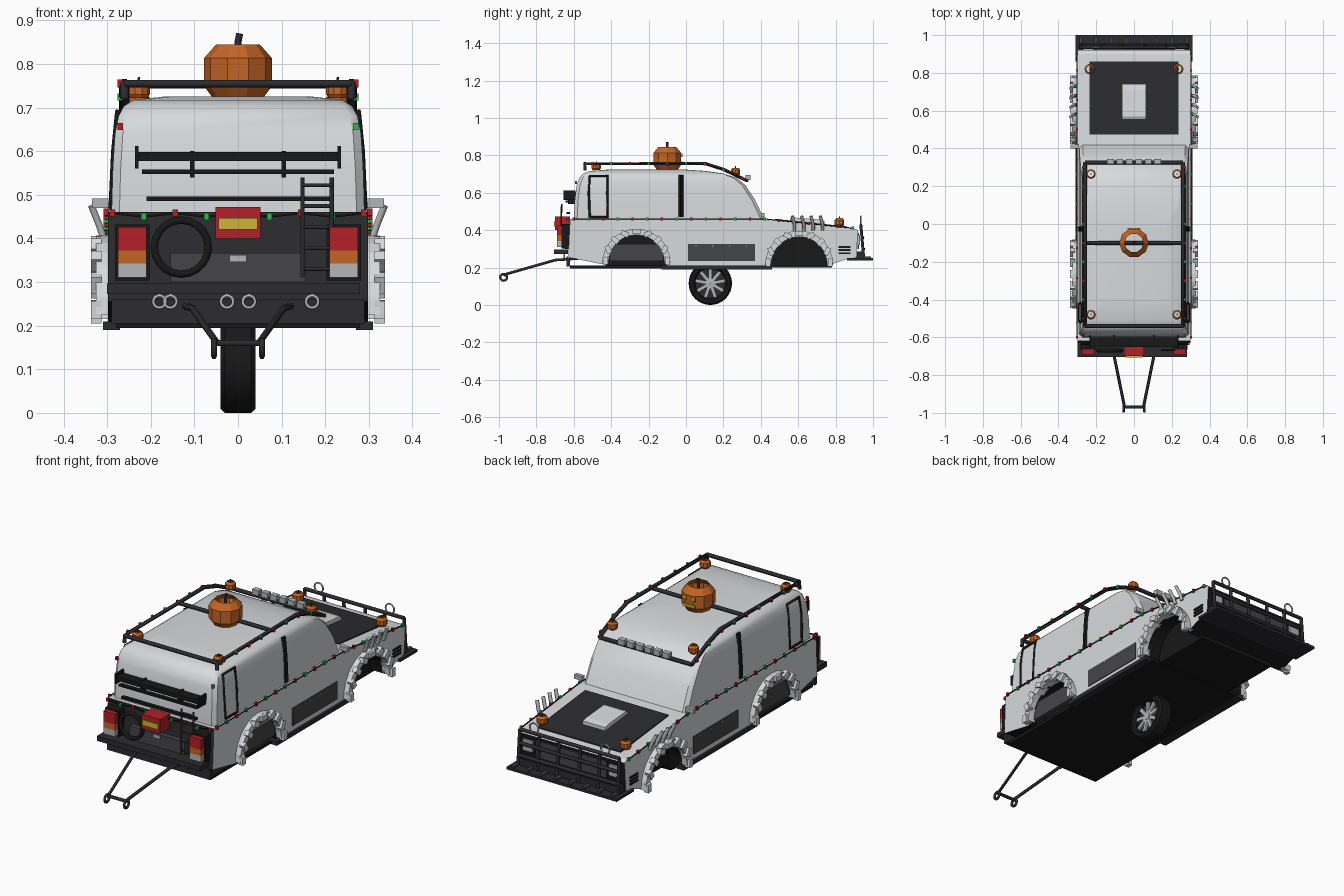
import bpy, bmesh, math
from mathutils import Vector, Matrix

old = bpy.data.objects.get("Cube")
if old:
    bpy.data.objects.remove(old, do_unlink=True)


def material(name, *rgb):
    m = bpy.data.materials.new(name)
    m.use_nodes = True
    m.diffuse_color = (*rgb, 1)
    m.node_tree.nodes["Principled BSDF"].inputs["Base Color"].default_value = (*rgb, 1)
    return m


WHITE = material("white paint", .68, .7, .72)
DARK = material("dark steel", .025, .025, .028)
PANEL = material("grey panel", .06, .06, .065)
BLACK = material("black rubber", .009, .009, .009)
ORANGE = material("pumpkin orange", .56, .13, .018)
RED = material("lamp red", .45, .015, .02)
GREEN = material("lamp green", .02, .5, .07)
YELLOW = material("yellow", .65, .45, .04)
METAL = material("light metal", .45, .46, .47)
SIDES = (-1, 1)


def finish(name, bm, *mats, smooth=None):
    bmesh.ops.recalc_face_normals(bm, faces=bm.faces)
    me = bpy.data.meshes.new(name)
    bm.to_mesh(me)
    bm.free()
    ob = bpy.data.objects.new(name, me)
    bpy.context.collection.objects.link(ob)
    for m in mats:
        me.materials.append(m)
    if smooth:
        bpy.ops.object.select_all(action='DESELECT')
        ob.select_set(True)
        bpy.context.view_layer.objects.active = ob
        bpy.ops.object.shade_smooth_by_angle(angle=math.radians(smooth))
    return ob


def boxes(name, mat, *spans):
    # each span is x0, x1, y0, y1, z0, z1
    bm = bmesh.new()
    for a, b, c, d, e, f in spans:
        mtx = Matrix.Translation(((a + b) / 2, (c + d) / 2, (e + f) / 2)) @ Matrix.Diagonal((b - a, d - c, f - e, 1))
        bmesh.ops.create_cube(bm, size=1, matrix=mtx)
    return finish(name, bm, mat)


def both(x0, x1, *rest):
    return [(x0, x1, *rest), (-x1, -x0, *rest)]


def tubes(name, mat, r, *paths, cyclic=False):
    cu = bpy.data.curves.new(name, 'CURVE')
    cu.dimensions, cu.bevel_depth, cu.bevel_resolution, cu.use_fill_caps = '3D', r, 1, True
    for path in paths:
        sp = cu.splines.new('POLY')
        sp.points.add(len(path) - 1)
        sp.use_cyclic_u = cyclic
        for p, co in zip(sp.points, path):
            p.co = (*co, 1)
    cu.materials.append(mat)
    ob = bpy.data.objects.new(name, cu)
    bpy.context.collection.objects.link(ob)


def hoop(c, r, axis):
    pts = []
    for i in range(20):
        u, v = r * math.cos(i * math.tau / 20), r * math.sin(i * math.tau / 20)
        pts.append(Vector(c) + Vector((0, u, v) if axis == 'x' else (u, 0, v)))
    return pts


def lathe(name, mat, profile, segs, loc, along_x=False, closed=False, smooth=None):
    bm = bmesh.new()
    rings = []
    for i in range(segs):
        a = i * math.tau / segs
        rings.append([bm.verts.new((h, r * math.cos(a), r * math.sin(a)) if along_x
                                   else (r * math.cos(a), r * math.sin(a), h)) for r, h in profile])
    n = len(profile)
    for i in range(segs):
        p, q = rings[i], rings[(i + 1) % segs]
        for j in range(n if closed else n - 1):
            k = (j + 1) % n
            bm.faces.new((p[j], q[j], q[k], p[k]))
    bmesh.ops.translate(bm, verts=bm.verts, vec=loc)
    return finish(name, bm, mat, smooth=smooth)


def extrude_x(name, outline, x0, x1, *mats, rule=None):
    bm = bmesh.new()
    a, b = [[bm.verts.new((x, y, z)) for y, z in outline] for x in (x0, x1)]
    bm.faces.new(a)
    bm.faces.new(b[::-1])
    for i in range(len(a)):
        j = (i + 1) % len(a)
        bm.faces.new((a[i], b[i], b[j], a[j]))
    bmesh.ops.recalc_face_normals(bm, faces=bm.faces)
    if rule:
        for f in bm.faces:
            f.material_index = rule(f)
    return finish(name, bm, *mats)


def arc(cy, cz, r, n=14):
    return [(cy - r * math.cos(i * math.pi / n), cz + r * math.sin(i * math.pi / n)) for i in range(n + 1)]


# Lower body with wheel arches, dark ends and black underside
ARCHES = {"rear": (-.265, .225), "front": (.605, .215)}


def body_rule(f):
    n = f.normal
    return 2 if n.z < -.05 and abs(n.x) < .5 else 1 if abs(n.y) > .8 else 0


outline = [(-.63, .255), (-.45, .218), *arc(*ARCHES["rear"], .15), (-.1, .205), (.44, .205),
           *arc(*ARCHES["front"], .15), (.77, .215), (.86, .245), (.91, .255), (.92, .4), (.9, .41), (.42, .46), (-.62, .46)]
extrude_x("lower_body", outline, -.298, .298, WHITE, DARK, BLACK, rule=body_rule)
boxes("underbody", BLACK, (-.28, .28, -.62, .46, .195, .21), (-.22, .22, -.43, -.1, .2, .4),
      (-.22, .22, .44, .78, .2, .38))
boxes("sills", DARK, *both(.27, .31, -.13, .46, .19, .21))
boxes("door_panels", PANEL, *both(.295, .302, .01, .37, .235, .325))
boxes("arch_panels", PANEL, *both(.27, .292, -.41, -.12, .235, .325))
boxes("panel_bolts", METAL, *[b for i in range(4) for b in both(.3, .305, .05 + i * .09, .056 + i * .09, .312, .318)])

# Cabin lofted from level slices: height, rear, front, half width
bm = bmesh.new()
prev = None
for z, back, front, w in [(.455, -.6, .42, .29), (.56, -.595, .37, .287), (.64, -.585, .318, .282), (.68, -.57, .27, .274),
                          (.703, -.55, .2, .262), (.717, -.51, .1, .24), (.725, -.4, -.02, .17)]:
    c = .018
    ring = [bm.verts.new((x, y, z)) for x, y in [
        (w, back + c), (w, front - c), (w - c, front), (c - w, front), (-w, front - c), (-w, back + c), (c - w, back), (w - c, back)]]
    if prev:
        for i in range(8):
            bm.faces.new((prev[i], prev[(i + 1) % 8], ring[(i + 1) % 8], ring[i]))
    prev = ring
bm.faces.new(prev)
finish("cabin", bm, WHITE, smooth=35)

# Side window trims following the leaning cabin wall
trims = []
for s in SIDES:
    lo, mid, hi = [(s * x, z) for x, z in ((.29, .47), (.284, .6), (.275, .695))]
    for y in (-.034, -.02):
        trims.append([(x, y, z) for x, z in (lo, mid, hi)])
    trims.append([(lo[0], -.515, .47), (mid[0], -.52, .6), (hi[0], -.515, .69), (hi[0], -.42, .69),
                  (mid[0], -.42, .6), (lo[0], -.42, .47), (lo[0], -.515, .47)])
tubes("window_trims", BLACK, .007, *trims)

# Segmented arch flares
for where, (cy, cz) in ARCHES.items():
    for s in SIDES:
        extrude_x(where + "_flare", arc(cy, cz, .182) + arc(cy, cz, .15)[::-1], s * .285, s * .325, WHITE)
        bm = bmesh.new()
        for i in range(9):
            a = math.radians(4 + i * 21.5)
            m = (Matrix.Translation((s * .325, cy - .167 * math.cos(a), cz + .167 * math.sin(a)))
                 @ Matrix.Rotation(a, 4, 'X') @ Matrix.Diagonal((.025, .026, .042, 1)))
            bmesh.ops.create_cube(bm, size=1, matrix=m)
        finish(where + "_flare_blocks", bm, WHITE)

# Bonnet panel, scoop and fender stacks
hood_z = lambda y: .46 - (y - .42) * .104
extrude_x("bonnet_panel", [(.475, hood_z(.475)), (.86, hood_z(.86)), (.86, hood_z(.86) + .006), (.475, hood_z(.475) + .006)],
          -.235, .235, DARK)
extrude_x("bonnet_scoop", [(.555, .44), (.74, .42), (.74, .45), (.71, .457), (.57, .468), (.555, .46)], -.063, .063, WHITE)
tubes("fender_stacks", METAL, .009,
      *[[(s * .308, y, .4), (s * .318, y, .43), (s * .336, y - .012, .475)] for s in SIDES for y in (.58, .63, .68, .73)])
boxes("fender_vents", BLACK, *[b for i in range(3) for b in both(.295, .304, .815, .88, .272 + i * .017, .281 + i * .017)])
boxes("mirrors", METAL, *both(.29, .335, .4, .42, .47, .492))

# Front bumper, grille and guard bar
boxes("front_bumper", DARK, (-.31, .31, .86, 1, .237, .25), (-.29, .29, .89, .95, .25, .285))
boxes("bumper_teeth", PANEL, *[(x / 100 - .008, x / 100 + .008, .93, .99, .25, .26) for x in range(-28, 29, 8)])
boxes("grille", PANEL, (-.2, .2, .918, .926, .3, .385))
boxes("headlamps", METAL, *both(.215, .27, .918, .93, .32, .375))
tubes("guard_bar", DARK, .009, *[[(-.28, y, z), (.28, y, z)] for y, z in ((.95, .3), (.945, .36), (.935, .425))],
      *[[(x / 100, .95, .25), (x / 100, .935, .425)] for x in (-28, -17, -6, 6, 17, 28)])
tubes("guard_hoops", METAL, .004, *[hoop((s * .2, .935, .452), .024, 'y') for s in SIDES], cyclic=True)

# Roof rack and light row
rack = [(-.54, .72), (-.54, .755), (.1, .757), (.2, .725), (.325, .665)]
tubes("roof_rack", DARK, .01, *[[(s * .26, y, z) for y, z in rack] for s in SIDES],
      *[[(-.26, y, z), (.26, y, z)] for y, z in ((-.54, .755), (-.1, .752), (.325, .665))])
boxes("roof_lights", METAL, *[(x - .018, x + .018, .318, .345, .668, .695) for x in [i * .05 - .125 for i in range(6)]])


# Pumpkins
def pumpkin(name, x, y, z, k):
    lathe(name, ORANGE, [(r * k, h * k) for r, h in ((.06, 0), (.078, .024), (.078, .088), (.05, .12))], 10, (x, y, z))
    tubes(name + "_stem", DARK, .008 * k, [(x, y, z + .1 * k), (x, y, z + .125 * k), (x + .004 * k, y, z + .145 * k)])


pumpkin("large_pumpkin", 0, -.1, .725, 1)
for s in SIDES:
    pumpkin("rear_roof_pumpkin", s * .228, -.48, .722, .33)
    pumpkin("front_roof_pumpkin", s * .228, .265, .694, .33)
    pumpkin("bonnet_pumpkin", s * .235, .82, .422, .35)
boxes("pumpkin_face", YELLOW, *both(.015, .035, -.028, -.02, .79, .81), (-.035, .035, -.028, -.02, .755, .768))

# Rear lamps, plate box and tailgate details
boxes("lamp_frames", BLACK, *both(.203, .282, -.665, -.62, .303, .432))
for name, mat, z0, z1 in (("stop_lamps", RED, .372, .426), ("turn_lamps", ORANGE, .342, .372), ("reverse_lamps", METAL, .31, .342)):
    boxes(name, mat, *both(.21, .275, -.69, -.63, z0, z1))
boxes("plate_box", RED, (-.052, .052, -.7, -.62, .4, .472))
boxes("number_plate", YELLOW, (-.045, .045, -.706, -.699, .42, .447))
boxes("tailgate_panel", PANEL, (-.155, .155, -.65, -.62, .3, .366))
boxes("tailgate_handle", METAL, (-.02, .02, -.656, -.65, .346, .362))
boxes("rear_bumper", DARK, (-.3, .28, -.705, -.63, .272, .297), (-.29, .29, -.64, -.62, .205, .26))
tubes("spare_hoop", BLACK, .01, hoop((-.13, -.67, .38), .062, 'y'), cyclic=True)
tubes("tow_rings", METAL, .004, *[hoop((x, -.65, .255), .014, 'y') for x in (-.18, -.155, -.025, .025, .17)], cyclic=True)

# Rear spoiler bars and ladder
boxes("spoiler", BLACK, (-.23, .23, -.65, -.6, .577, .598), *both(.228, .236, -.655, -.59, .56, .612),
      (-.22, .22, -.645, -.625, .548, .558), (-.21, .21, -.64, -.62, .486, .496), *both(.1, .11, -.63, -.59, .54, .6))
tubes("ladder", DARK, .005, *[[(x, -.67, .31), (x, -.665, .54)] for x in (.148, .215)],
      *[[(.148, -.667, .33 + i * .048), (.215, -.667, .33 + i * .048)] for i in range(5)])

# Tow frame
tubes("tow_frame", DARK, .008, *[[(s * .14, -.56, .25), (s * .105, -.7, .24), (s * .05, -.97, .163)] for s in SIDES],
      [(-.055, -.97, .16), (.055, -.97, .16)])
tubes("tow_eyes", DARK, .007, *[hoop((s * .055, -.975, .148), .018, 'x') for s in SIDES], cyclic=True)

# Wheel hung under the middle
WHEEL = (0, .13, .116)
lathe("tyre", BLACK, [(.08, -.03), (.09, -.04), (.107, -.04), (.116, -.03), (.116, .03), (.107, .04), (.09, .04), (.08, .03)],
      32, WHEEL, True, True, 30)
lathe("wheel_disc", DARK, [(0.001, -.015), (.082, -.015), (.082, .015), (.001, .015)], 24, WHEEL, True)
lathe("wheel_hub", METAL, [(.001, -.032), (.02, -.03), (.02, .03), (.001, .032)], 12, WHEEL, True)
bm = bmesh.new()
for i in range(9):
    m = (Matrix.Translation(WHEEL) @ Matrix.Rotation(i * math.tau / 9, 4, 'X')
         @ Matrix.Translation((0, 0, .045)) @ Matrix.Diagonal((.052, .018, .07, 1)))
    bmesh.ops.create_cube(bm, size=1, matrix=m)
finish("wheel_spokes", bm, METAL)

# Fairy lights on their wires, alternating red and green
wires = []
for s in SIDES:
    wires.append([(s * .302, -.6 + i * .0785, min(.46, hood_z(-.6 + i * .0785))) for i in range(20)])
    wires.append([(s * .27, y, z + .004) for y, z in ((-.5, .752), (-.4, .752), (-.3, .752), (-.2, .752),
                                                      (-.1, .752), (0, .752), (.1, .75), (.2, .72), (.3, .675))])
wires.append([(x * .072, -.634, .458 - .008 * (x % 2)) for x in range(-4, 5)])
tubes("light_wires", BLACK, .003, *wires)
for first, name, mat in ((0, "red_bulbs", RED), (1, "green_bulbs", GREEN)):
    spots = [p for w in wires for p in w[first::2]] + [((first * 2 - 1) * .27, -.588, .656)]
    boxes(name, mat, *[(x - .006, x + .006, y - .006, y + .006, z - .008, z + .008) for x, y, z in spots])
